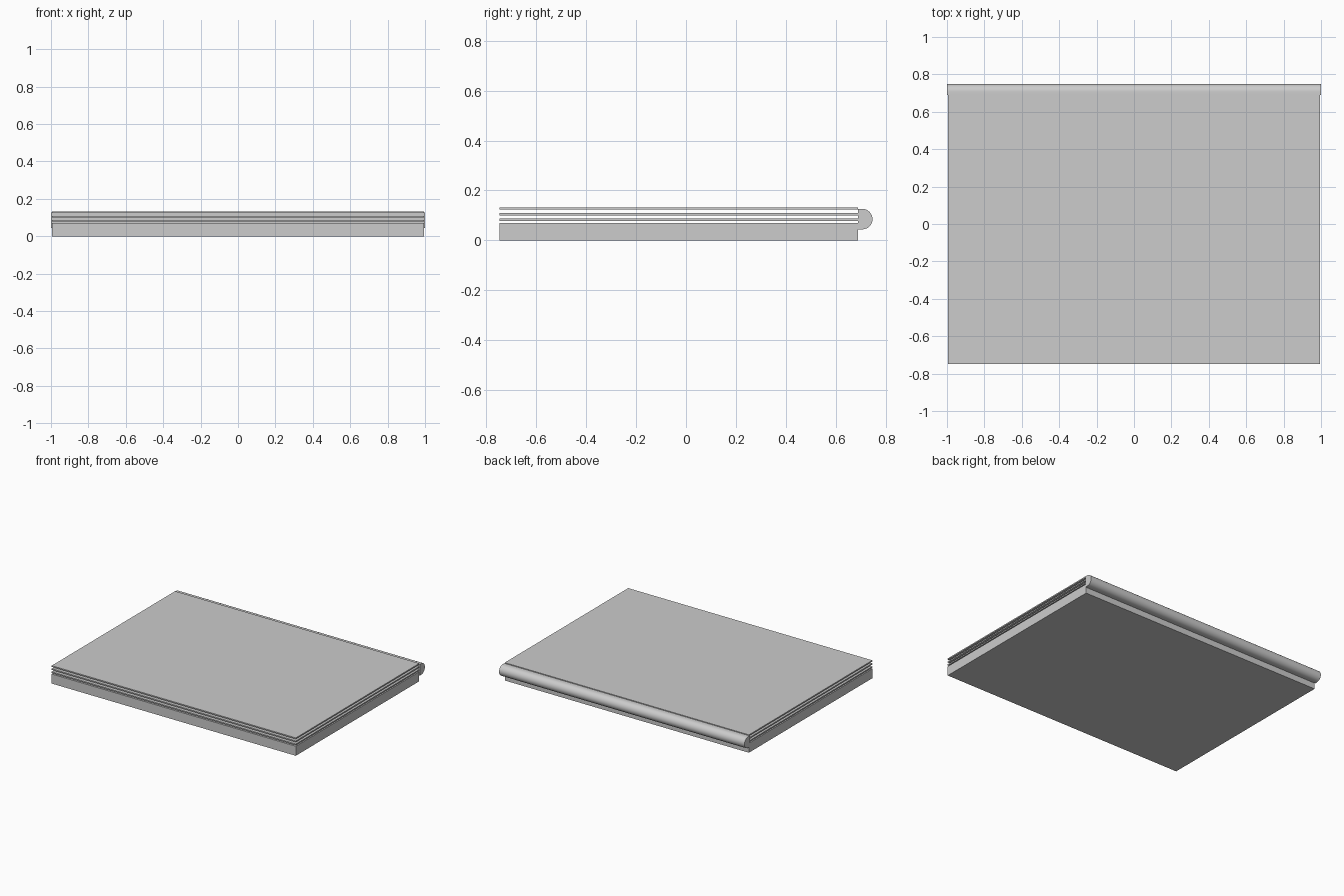
import bpy, bmesh, math

if "Cube" in bpy.data.objects:
    bpy.data.objects.remove(bpy.data.objects["Cube"])

grey = bpy.data.materials.new("light_grey")
grey.diffuse_color = (0.604, 0.604, 0.604, 1)
grey.use_nodes = True
grey.node_tree.nodes["Principled BSDF"].inputs["Base Color"].default_value = grey.diffuse_color

HALF_X, SPINE_HALF_X = 0.995, 1.0
FRONT, BACK = -0.748, 0.689


def extrude_profile(name, profile, half_x):
    """Extrude a closed (y, z) outline along x."""
    bm = bmesh.new()
    face = bm.faces.new([bm.verts.new((-half_x, y, z)) for y, z in profile])
    side = bmesh.ops.extrude_face_region(bm, geom=[face])["geom"]
    verts = [g for g in side if isinstance(g, bmesh.types.BMVert)]
    bmesh.ops.translate(bm, verts=verts, vec=(2 * half_x, 0, 0))
    bmesh.ops.recalc_face_normals(bm, faces=bm.faces)
    mesh = bpy.data.meshes.new(name)
    bm.to_mesh(mesh)
    bm.free()
    mesh.materials.append(grey)
    obj = bpy.data.objects.new(name, mesh)
    bpy.context.collection.objects.link(obj)
    return obj


def slab(name, z0, z1):
    return extrude_profile(
        name, [(FRONT, z0), (BACK, z0), (BACK, z1), (FRONT, z1)], HALF_X)


# Thick base block
slab("base", 0, 0.07)

# Three thin sheets with gaps between them
for i in range(3):
    z = 0.078 + i * 0.0225
    slab(f"sheet_{i + 1}", z, z + 0.009)

# Rounded spine along the back edge
R, ZC, YC = 0.041, 0.085, 0.748 - 0.041
profile = [(BACK, ZC + R), (BACK, ZC - R)]
for i in range(17):
    a = -math.pi / 2 + math.pi * i / 16
    profile.append((YC + R * math.cos(a), ZC + R * math.sin(a)))
spine = extrude_profile("spine", profile, SPINE_HALF_X)
bpy.context.view_layer.objects.active = spine
spine.select_set(True)
bpy.ops.object.shade_smooth_by_angle(angle=math.radians(35))
